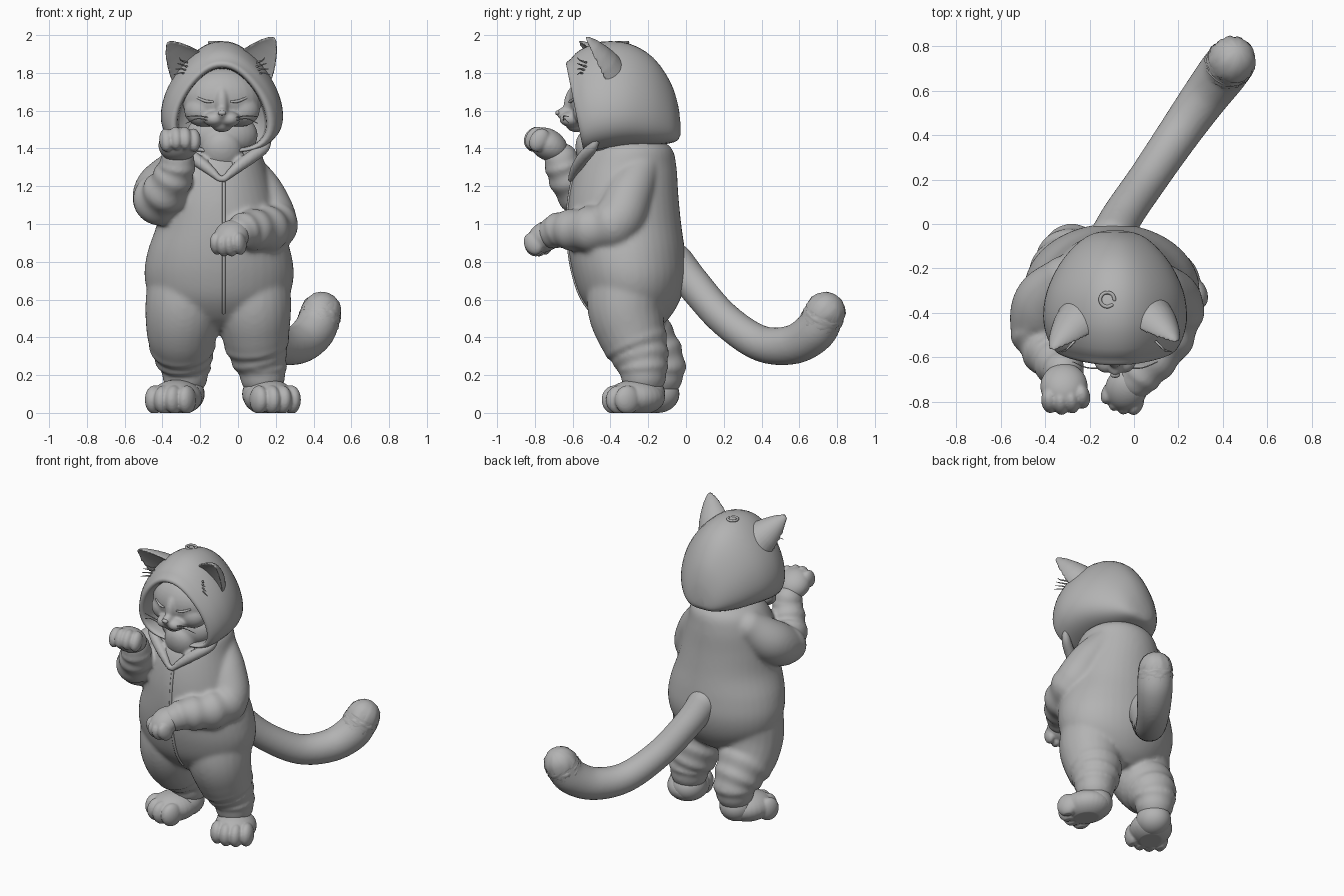
import bpy, bmesh, math, random
from mathutils import Vector, Matrix, Euler

random.seed(4)
if "Cube" in bpy.data.objects:
    bpy.data.objects.remove(bpy.data.objects["Cube"])

GREY = bpy.data.materials.new("soft_grey")
GREY.use_nodes = True
GREY.diffuse_color = (0.45, 0.45, 0.45, 1)
GREY.node_tree.nodes["Principled BSDF"].inputs["Base Color"].default_value = (0.45, 0.45, 0.45, 1)
MID = -0.085   # centre line of the figure


def loft(bm, rings):
    """Skin a list of closed rings and cap both ends."""
    rows = [[bm.verts.new(p) for p in ring] for ring in rings]
    n = len(rows[0])
    for a, b in zip(rows, rows[1:]):
        for i in range(n):
            bm.faces.new((a[i], a[(i + 1) % n], b[(i + 1) % n], b[i]))
    bm.faces.new(rows[0][::-1])
    bm.faces.new(rows[-1])


def spline(pts, steps=8):
    """Catmull-Rom samples through points of any dimension."""
    v = [Vector(p) for p in pts]
    v = [v[0] * 2 - v[1]] + v + [v[-1] * 2 - v[-2]]
    out = []
    for a, b, c, d in zip(v, v[1:], v[2:], v[3:]):
        for k in range(steps):
            t = k / steps
            out.append((b * 2 + (c - a) * t + (a * 2 - b * 5 + c * 4 - d) * t * t
                        + (b * 3 - a - c * 3 + d) * t ** 3) / 2)
    return out + [v[-2]]


def tube(bm, pts, fold=0, waves=0, start=0.4, steps=8, n=24, rough=0):
    """Round-ended tube through (x, y, z, radius) with cloth folds after start."""
    s = spline(pts, steps)
    pos = [p.xyz for p in s]
    tan = [(pos[min(i + 1, len(s) - 1)] - pos[max(i - 1, 0)]).normalized() for i in range(len(s))]
    path = []
    for i, p in enumerate(s):
        t = i / (len(s) - 1)
        k = 1 + (fold * math.sin((t - start) / (1 - start) * waves * math.tau) if t > start else 0)
        path.append((pos[i], tan[i], p[3] * k))
    caps = [math.radians(a) for a in (80, 60, 40, 20)]
    head = [(pos[0] - tan[0] * s[0][3] * math.sin(a), tan[0], s[0][3] * math.cos(a)) for a in caps]
    tail = [(pos[-1] + tan[-1] * s[-1][3] * math.sin(a), tan[-1], s[-1][3] * math.cos(a)) for a in caps[::-1]]
    rings, side = [], tan[0].orthogonal()
    for c, t, r in head + path + tail:
        side = (side - t * side.dot(t)).normalized()
        other = t.cross(side)
        rings.append([c + (side * math.cos(a) + other * math.sin(a)) * r * (1 + random.uniform(-rough, rough))
                      for a in (i * math.tau / n for i in range(n))])
    loft(bm, rings)


def ball(bm, loc, size, rot=(0, 0, 0)):
    m = Matrix.LocRotScale(Vector(loc), Euler([math.radians(a) for a in rot]), Vector(size))
    bmesh.ops.create_uvsphere(bm, u_segments=28, v_segments=18, radius=1, matrix=m)


def finish(name, bm, voxel=0, smooth=4):
    """Make the object; a voxel size fuses overlapping volumes into one skin."""
    bmesh.ops.recalc_face_normals(bm, faces=bm.faces)
    me = bpy.data.meshes.new(name)
    bm.to_mesh(me)
    bm.free()
    ob = bpy.data.objects.new(name, me)
    bpy.context.collection.objects.link(ob)
    if voxel:
        r = ob.modifiers.new("fuse", "REMESH")
        r.mode, r.voxel_size = "VOXEL", voxel
        f = ob.modifiers.new("soften", "SMOOTH")
        f.factor, f.iterations = 0.5, smooth
        dg = bpy.context.evaluated_depsgraph_get()
        ob.data = bpy.data.meshes.new_from_object(ob.evaluated_get(dg))
        ob.modifiers.clear()
    ob.data.materials.clear()
    ob.data.materials.append(GREY)
    ob.data.polygons.foreach_set("use_smooth", [True] * len(ob.data.polygons))
    return ob


# Suit: torso, legs and folded sleeves fused together
bm = bmesh.new()
torso = [(.44, -.1, .12, -.38, -.16), (.5, -.1, .26, -.47, -.09), (.6, -.1, .36, -.55, -.03),
         (.72, -.1, .395, -.595, .0), (.85, -.1, .38, -.62, -.005), (1.0, -.1, .33, -.63, -.025),
         (1.15, -.11, .3, -.62, -.04), (1.3, -.12, .265, -.585, -.05),
         (1.4, -.11, .225, -.52, -.075), (1.46, -.1, .13, -.44, -.16)]
rings = []
for z, x, w, f, b in spline(torso, 5):
    rings.append([(x + w * math.cos(a), (f + b) / 2 + (b - f) / 2 * math.sin(a), z)
                  for a in (i * math.tau / 40 for i in range(40))])
loft(bm, rings)
tube(bm, [(-.26, -.3, .72, .215), (-.285, -.31, .56, .207), (-.297, -.27, .43, .188), (-.29, -.19, .33, .165),
          (-.28, -.14, .25, .14), (-.28, -.135, .2, .122)], .045, 3, .5)
tube(bm, [(.06, -.3, .72, .215), (.08, -.32, .56, .203), (.092, -.29, .43, .183), (.105, -.25, .33, .16),
          (.125, -.23, .25, .137), (.13, -.225, .2, .122)], .045, 3, .5)
tube(bm, [(-.31, -.25, 1.3, .11), (-.4, -.35, 1.19, .14), (-.42, -.47, 1.13, .135), (-.38, -.58, 1.18, .115),
          (-.33, -.64, 1.28, .1), (-.32, -.66, 1.34, .092)], .07, 4)
tube(bm, [(.04, -.24, 1.29, .1), (.12, -.3, 1.16, .125), (.18, -.37, 1.01, .133), (.14, -.52, .97, .12),
          (.05, -.65, .97, .1), (.01, -.7, .955, .088)], .06, 4)
suit = finish("hooded_suit", bm, .012, 12)

# Zip seam laid on the front of the suit
bpy.context.view_layer.update()
bm = bmesh.new()
seam = []
for i in range(16):
    hit, p, _, _ = suit.ray_cast(Vector((MID + .01, -2, 1.25 - i * .048)), Vector((0, 1, 0)))
    if hit:
        seam.append((*p, .009))
tube(bm, seam, steps=2, n=8)
finish("zip_seam", bm)

# Tail with a rough furry tip
bm = bmesh.new()
tube(bm, [(-.1, -.06, .8, .1), (-.05, .04, .68, .092), (.06, .2, .5, .09), (.19, .39, .37, .095),
          (.31, .56, .36, .104), (.4, .68, .43, .112), (.44, .735, .53, .107)], steps=8)
finish("tail", bm, .012, 4)
bm = bmesh.new()
tube(bm, [(.39, .665, .42, .095), (.423, .71, .48, .109), (.442, .738, .535, .106)], rough=.045, n=36)
finish("tail_tip", bm)

# Hood: rings run from the back dome to the opening, then turn inside
bm = bmesh.new()


def hood_ring(y, half, low, high, lean):
    ring, c, h = [], (low + high) / 2, (high - low) / 2
    for i in range(48):
        a = i * math.tau / 48
        s, co = math.sin(a), math.cos(a)
        w = math.copysign(abs(co) ** (.62 if s < 0 else .9), co)
        ring.append((MID + half * w * (1 - .32 * s), y - lean * (h * s), c + h * s))
    return ring


hood = [(-.03, .035, 1.47, 1.54, .0), (-.045, .1, 1.44, 1.63, -.03), (-.09, .165, 1.425, 1.75, -.05),
        (-.18, .235, 1.415, 1.88, -.03), (-.3, .287, 1.41, 1.955, .0), (-.42, .303, 1.4, 1.965, .1),
        (-.51, .292, 1.39, 1.92, .2), (-.56, .272, 1.38, 1.875, .2), (-.585, .252, 1.38, 1.855, .2),
        (-.585, .23, 1.39, 1.835, .2), (-.55, .22, 1.4, 1.825, .2), (-.4, .21, 1.4, 1.82, .1)]
loft(bm, [hood_ring(*r) for r in spline(hood, 3)])
finish("hood", bm)

# Collar edges meeting in a V on the chest
bm = bmesh.new()
for s in (-1, 1):
    tube(bm, [(MID + s * .25, -.47, 1.45, .018), (MID + s * .22, -.5, 1.4, .03),
              (MID + s * .15, -.545, 1.35, .034), (MID + s * .07, -.585, 1.29, .028),
              (MID + s * .01, -.612, 1.235, .016)])
ball(bm, (MID, -.43, 1.47), (.19, .12, .13))
ball(bm, (MID, -.5, 1.38), (.11, .08, .12), (20, 0, 0))
finish("collar_and_bib", bm, .01, 6)

# Thick ears with a shallow cup in front
bm = bmesh.new()
for base, tip, s in (((.07, -.44, 1.81), (.19, -.535, 1.985), 1), ((-.24, -.45, 1.8), (-.37, -.57, 1.96), -1)):
    base, tip = Vector(base), Vector(tip)
    axis = (tip - base).normalized()
    wide = Vector((s * .75, .15, -.6))
    wide = (wide - axis * wide.dot(axis)).normalized()
    back = wide.cross(axis)
    back = back if back.y > 0 else -back
    rings = []
    for t, w in ((-.25, .128), (0, .122), (.25, .107), (.5, .084), (.75, .056), (.93, .028), (1, .012)):
        rings.append([base.lerp(tip, t) + wide * w * math.cos(a)
                      + back * w * (.95 * math.sin(a) if math.sin(a) > 0 else -.22 * math.sin(a))
                      for a in (i * math.tau / 28 for i in range(28))])
    loft(bm, rings)
finish("ears", bm, .007, 3)

# Face: head, bridge, muzzle, chin, cheeks
bm = bmesh.new()
ball(bm, (MID, -.465, 1.66), (.213, .155, .17))
ball(bm, (MID, -.58, 1.65), (.042, .065, .1), (-16, 0, 0))
ball(bm, (MID, -.632, 1.585), (.034, .055, .036))
ball(bm, (MID, -.58, 1.522), (.055, .055, .036))
for s in (-1, 1):
    ball(bm, (MID + s * .04, -.605, 1.555), (.058, .066, .042))
    ball(bm, (MID + s * .1, -.515, 1.6), (.1, .085, .085))
finish("face", bm, .008, 10)

# Closed eyelids, nose and whiskers
bm = bmesh.new()
ball(bm, (MID, -.678, 1.588), (.022, .014, .013))
for s in (-1, 1):
    tube(bm, [(MID + s * .05, -.617, 1.648, .006), (MID + s * .085, -.609, 1.65, .008),
              (MID + s * .13, -.586, 1.668, .006)], n=10)
    for k in range(2):
        z = 1.548 + k * .015
        tube(bm, [(MID + s * .07, -.65, z, .003), (MID + s * .13, -.645, z + .01, .003),
                  (MID + s * .19, -.62, z - .015 + k * .02, .002)], n=6)
finish("face_details", bm)

# Hair tufts inside the ears
bm = bmesh.new()
for s, x in ((1, .09), (-1, -.26)):
    for k in range(4):
        z = 1.79 + k * .022
        tube(bm, [(x + s * .01, -.53, z, .006), (x + s * .04, -.56, z + .01, .004),
                  (x + s * (.08 - k * .01), -.575, z + k * .008, .002)], n=6, steps=4)
finish("ear_tufts", bm)

# Small curl on the crown
bm = bmesh.new()
tube(bm, [(-.12 + .032 * math.cos(a), -.34 + .032 * math.sin(a), 1.962, .008)
          for a in (i * .6 for i in range(10))], steps=3, n=10)
finish("crown_curl", bm)


# Paws: a pad plus four toes, placed by a matrix
def paw(name, loc, rot, length, width, height):
    bm = bmesh.new()
    ball(bm, (0, 0, 0), (width * .95, length, height))
    for k in (-1.5, -.5, .5, 1.5):
        x, y = k * width * .44, -length * (.72 - .08 * k * k)
        ball(bm, (x, y, -height * .12), (width * .33, length * .45, height * .8))
    m = Matrix.LocRotScale(Vector(loc), Euler([math.radians(a) for a in rot]), None)
    bmesh.ops.transform(bm, matrix=m, verts=bm.verts)
    return finish(name, bm, .007, 4)


for name, loc, yaw in (("right_foot", (-.325, -.225, .085), -22), ("left_foot", (.165, -.265, .085), 22)):
    foot = paw(name, loc, (0, 0, yaw), .158, .14, .095)
    for v in foot.data.vertices:
        v.co.z = max(v.co.z, .004) - .004
for name, x, y in (("right_ankle", -.285, -.15), ("left_ankle", .13, -.225)):
    bm = bmesh.new()
    ball(bm, (x, y, .1), (.108, .115, .1))
    finish(name, bm)
paw("right_paw", (-.315, -.73, 1.42), (-32, 0, 8), .112, .112, .082)
paw("left_paw", (-.035, -.742, .935), (32, 0, -22), .11, .1, .078)
